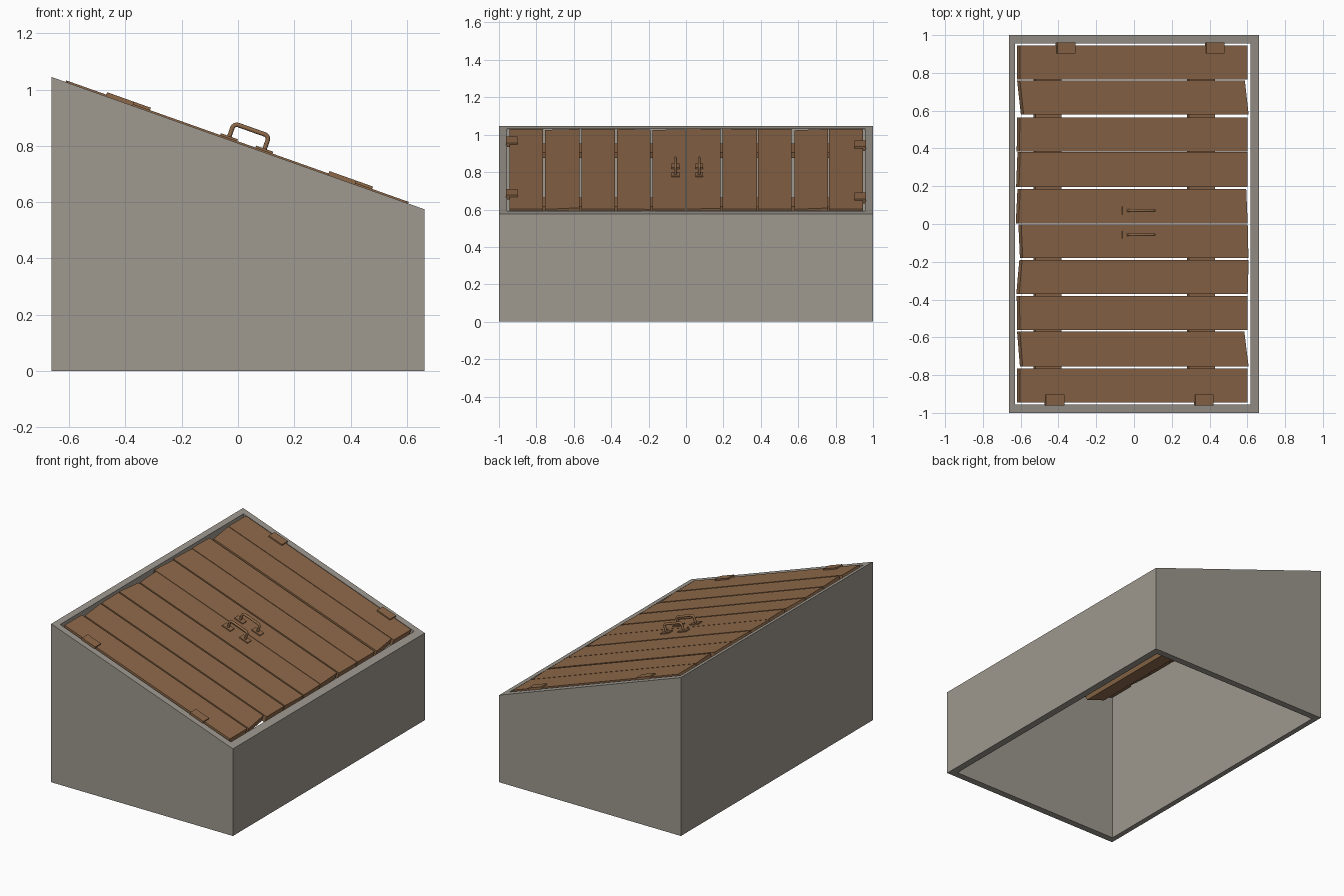
import bpy, bmesh, math
from mathutils import Matrix, Vector

if "Cube" in bpy.data.objects:
    bpy.data.objects.remove(bpy.data.objects["Cube"])

SLOPE = math.atan(0.47 / 1.325)
COS = math.cos(SLOPE)
MID_Z = 0.81
# local frame of the sloping top: x runs downhill, z is the slope normal
LID = Matrix.Translation((0, 0, MID_Z)) @ Matrix.Rotation(SLOPE, 4, 'Y')


def material(name, rgb):
    m = bpy.data.materials.new(name)
    m.diffuse_color = (*rgb, 1)
    m.use_nodes = True
    m.node_tree.nodes["Principled BSDF"].inputs["Base Color"].default_value = m.diffuse_color
    return m


STONE = material("grey stone", (0.342, 0.314, 0.275))
WOOD = material("brown wood", (0.270, 0.141, 0.067))


def finish(name, bm, mat, frame=None, smooth=False):
    if frame:
        bm.transform(frame)
    bmesh.ops.recalc_face_normals(bm, faces=bm.faces)
    me = bpy.data.meshes.new(name)
    bm.to_mesh(me)
    bm.free()
    me.materials.append(mat)
    ob = bpy.data.objects.new(name, me)
    bpy.context.collection.objects.link(ob)
    if smooth:
        for p in me.polygons:
            p.use_smooth = len(p.vertices) == 4
    return ob


def prism(name, outline, low, high, mat=WOOD):
    """Flat plate in the sloping frame, from an (x, y) outline."""
    bm = bmesh.new()
    a = [bm.verts.new((x, y, low)) for x, y in outline]
    b = [bm.verts.new((x, y, high)) for x, y in outline]
    bm.faces.new(a)
    bm.faces.new(b)
    n = len(a)
    for i in range(n):
        j = (i + 1) % n
        bm.faces.new((a[i], a[j], b[j], b[i]))
    return finish(name, bm, mat, LID)


def plate(name, x0, x1, y0, y1, low, high):
    return prism(name, [(x0, y0), (x1, y0), (x1, y1), (x0, y1)], low, high)


# Hollow surround with a sloping rim, open below
def surround():
    bm = bmesh.new()
    rings = []
    for x0, x1, y in ((-0.663, 0.663, 1.0), (-0.629, 0.617, 0.956)):
        corners = [(x0, -y), (x1, -y), (x1, y), (x0, y)]
        rings.append([bm.verts.new((px, py, 0)) for px, py in corners])
        rings.append([bm.verts.new((px, py, MID_Z - px * math.tan(SLOPE)))
                      for px, py in corners])
    ob, ot, ib, it = rings
    for p, q in ((ob, ot), (ot, it), (it, ib), (ib, ob)):
        for i in range(4):
            j = (i + 1) % 4
            bm.faces.new((p[i], p[j], q[j], q[i]))
    finish("surround", bm, STONE)


surround()

# Door planks: y far, y near, left ends (far, near), right ends (far, near)
THICK, TOP = 0.045, 0.006
planks = [
    (0.945, 0.765, -0.620, -0.620, 0.600, 0.600),
    (0.760, 0.580, -0.620, -0.600, 0.585, 0.605),
    (0.565, 0.385, -0.620, -0.622, 0.600, 0.600),
    (0.380, 0.195, -0.618, -0.625, 0.600, 0.600),
    (0.185, 0.002, -0.618, -0.627, 0.592, 0.600),
    (-0.002, -0.180, -0.613, -0.605, 0.600, 0.604),
    (-0.190, -0.370, -0.608, -0.624, 0.605, 0.600),
    (-0.380, -0.560, -0.622, -0.620, 0.600, 0.600),
    (-0.570, -0.755, -0.620, -0.605, 0.582, 0.605),
    (-0.765, -0.945, -0.620, -0.620, 0.600, 0.600),
]
for i, (yf, yn, lf, ln, rf, rn) in enumerate(planks):
    ends = [((lf + 0.014) / COS, yf), ((ln + 0.014) / COS, yn),
            (rn / COS, yn), (rf / COS, yf)]
    prism(f"door_plank_{i + 1}", ends, TOP - THICK, TOP)

# Battens, hinges and handles for both doors
for side, label in ((1, "back"), (-1, "front")):
    for k, u in enumerate((-0.467, 0.396)):
        y0, y1 = sorted((side * 0.03, side * 0.92))
        plate(f"{label}_batten_{k + 1}", u - 0.073, u + 0.073, y0, y1,
              TOP - THICK - 0.03, TOP - THICK)
    for k, x in enumerate((-0.363, 0.427) if side > 0 else (-0.422, 0.368)):
        y0, y1 = sorted((side * 0.902, side * 0.962))
        plate(f"{label}_hinge_{k + 1}", x / COS - 0.051, x / COS + 0.051, y0, y1,
              -0.01, 0.015)

    y = 0.007 + side * 0.064
    for k, u in enumerate((-0.037, 0.096)):
        plate(f"{label}_handle_foot_{k + 1}", u - 0.032, u + 0.032,
              y - 0.021, y + 0.021, 0, 0.013)

    # bent round bar: two legs joined by quarter bends
    bend, tall = 0.016, 0.061
    path = [(-0.037, 0.004, 0)]
    for cx, start in ((-0.037 + bend, 180), (0.096 - bend, 90)):
        for s in range(5):
            t = math.radians(start - s * 22.5)
            path.append((cx + bend * math.cos(t), tall - bend + bend * math.sin(t),
                         math.radians(180 - start) + math.radians(s * 22.5)))
    path.append((0.096, 0.004, math.pi))
    bm = bmesh.new()
    rings = []
    for px, pz, turn in path:
        out = Vector((-math.cos(turn), 0, math.sin(turn)))
        ring = []
        for s in range(10):
            t = math.tau * s / 10
            ring.append(bm.verts.new(Vector((px, y, pz)) + 0.008 *
                                     (out * math.cos(t) + Vector((0, math.sin(t), 0)))))
        rings.append(ring)
    for p, q in zip(rings, rings[1:]):
        for s in range(10):
            j = (s + 1) % 10
            bm.faces.new((p[s], p[j], q[j], q[s]))
    bm.faces.new(rings[0])
    bm.faces.new(rings[-1])
    finish(f"{label}_handle", bm, WOOD, LID, smooth=True)
